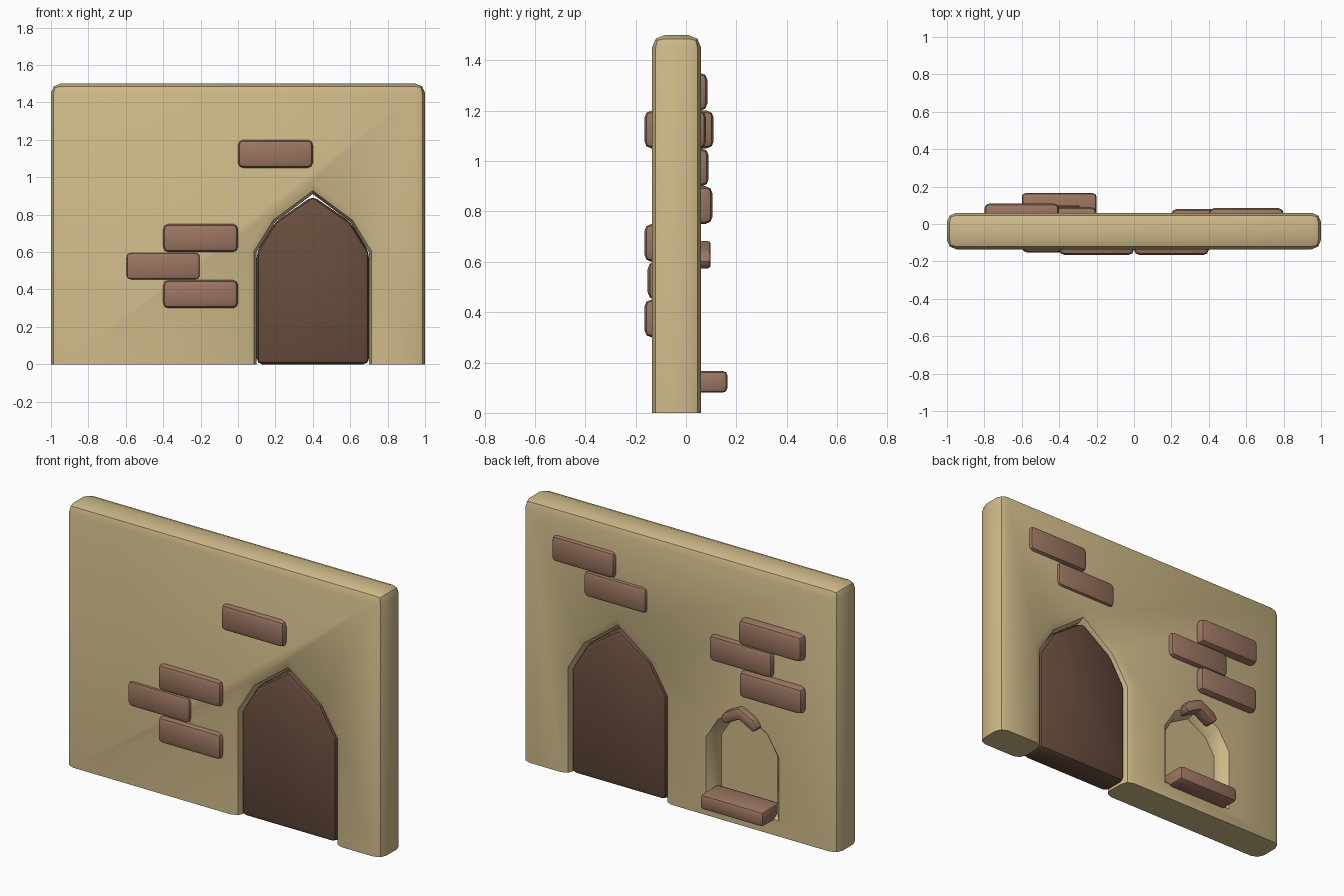
import bpy, bmesh
from mathutils import Vector

if "Cube" in bpy.data.objects:
    bpy.data.objects.remove(bpy.data.objects["Cube"])


def material(name, color):
    m = bpy.data.materials.new(name)
    m.diffuse_color = (*color, 1)
    m.use_nodes = True
    m.node_tree.nodes["Principled BSDF"].inputs["Base Color"].default_value = m.diffuse_color
    return m


PLASTER = material("plaster", (0.62, 0.49, 0.25))
BRICK = material("brick", (0.33, 0.18, 0.12))
WOOD = material("wood", (0.14, 0.075, 0.048))


def finish(bm, name, mat):
    bmesh.ops.recalc_face_normals(bm, faces=bm.faces[:])
    me = bpy.data.meshes.new(name)
    bm.to_mesh(me)
    bm.free()
    ob = bpy.data.objects.new(name, me)
    bpy.context.collection.objects.link(ob)
    me.materials.append(mat)
    return ob


def smooth(ob, angle=0.6):
    bpy.ops.object.select_all(action='DESELECT')
    ob.select_set(True)
    bpy.context.view_layer.objects.active = ob
    bpy.ops.object.shade_smooth_by_angle(angle=angle)


def loft(profiles):
    """Closed solid through (y, outline) rings, outlines being x-z points."""
    bm = bmesh.new()
    rings = [[bm.verts.new((x, y, z)) for x, z in pts] for y, pts in profiles]
    n = len(rings[0])
    for a, b in zip(rings, rings[1:]):
        for i in range(n):
            bm.faces.new((a[i], a[(i + 1) % n], b[(i + 1) % n], b[i]))
    bm.faces.new(rings[0])
    bm.faces.new(rings[-1][::-1])
    bmesh.ops.recalc_face_normals(bm, faces=bm.faces[:])
    return bm


def bevel(bm, edges, width, segments=2):
    bmesh.ops.bevel(bm, geom=edges, offset=width, offset_type='OFFSET', segments=segments,
                    profile=0.5, affect='EDGES', clamp_overlap=True)


def slab(name, pts, y0, y1, width, mat):
    bm = loft([(y0, pts), (y1, pts)])
    bevel(bm, bm.edges[:], width)
    ob = finish(bm, name, mat)
    smooth(ob)
    return ob


def arch(cx, half, base, spring, shoulder, top):
    s = half * 0.67
    return [(cx - half, base), (cx - half, spring), (cx - s, shoulder), (cx, top),
            (cx + s, shoulder), (cx + half, spring), (cx + half, base)]


# wall with door notch, rounded everywhere but cut flat at the ground
outline = [(-1, -0.2), (-1, 1.5), (1, 1.5), (1, -0.2)] + arch(0.4, 0.3, -0.2, 0.6, 0.76, 0.91)[::-1]
bm = loft([(-0.135, outline), (0.06, outline)])
edges = []
for e in bm.edges:
    a, b = (v.co for v in e.verts)
    along_y = abs(a.y - b.y) > 0.1
    if not along_y or a.z > 1.4:
        edges.append(e)
bevel(bm, edges, 0.05)
cut = bmesh.ops.bisect_plane(bm, geom=bm.verts[:] + bm.edges[:] + bm.faces[:],
                             plane_co=(0, 0, 0), plane_no=(0, 0, -1), clear_outer=True)
bmesh.ops.holes_fill(bm, edges=[e for e in bm.edges if e.is_boundary])
wall = finish(bm, "wall", PLASTER)

# window niche in the back, with flared edges
wide = arch(-0.4, 0.23, 0.09, 0.45, 0.57, 0.65)
mid = arch(-0.4, 0.2, 0.12, 0.44, 0.55, 0.62)
narrow = arch(-0.4, 0.19, 0.13, 0.44, 0.54, 0.61)
cutter = finish(loft([(-0.02, narrow), (0.03, mid), (0.06, wide), (0.1, wide)]),
                "window_cutter", PLASTER)
mod = wall.modifiers.new("niche", 'BOOLEAN')
mod.object = cutter
mod.operation = 'DIFFERENCE'
mod.solver = 'EXACT'
bpy.context.view_layer.objects.active = wall
bpy.ops.object.modifier_apply(modifier="niche")
bpy.data.objects.remove(cutter)
smooth(wall)

# door
slab("door", arch(0.4, 0.3, 0, 0.6, 0.76, 0.9), -0.12, 0.045, 0.03, WOOD)


def box(x0, z0, w, h):
    return [(x0, z0), (x0 + w, z0), (x0 + w, z0 + h), (x0, z0 + h)]


# bricks: left x, bottom z, outermost y
front = [(0, 1.05, -0.165), (-0.4, 0.6, -0.165), (-0.6, 0.45, -0.152), (-0.4, 0.3, -0.165)]
back = [(0.4, 1.2, 0.085), (0.2, 1.05, 0.08), (-0.8, 1.05, 0.11),
        (-0.6, 0.9, 0.09), (-0.8, 0.75, 0.105)]
for i, (x, z, y) in enumerate(front):
    slab(f"front_brick_{i + 1}", box(x, z, 0.4, 0.15), y, y + 0.1, 0.028, BRICK)
for i, (x, z, y) in enumerate(back):
    slab(f"back_brick_{i + 1}", box(x, z, 0.4, 0.15), y - 0.1, y, 0.028, BRICK)

# window sill and keystone
slab("window_sill", box(-0.6, 0.08, 0.4, 0.087), 0.0, 0.165, 0.02, BRICK)
key = [(-0.52, 0.6), (-0.49, 0.57), (-0.4, 0.62), (-0.31, 0.57),
       (-0.28, 0.6), (-0.31, 0.64), (-0.4, 0.685), (-0.49, 0.64)]
slab("window_keystone", key, 0.02, 0.098, 0.012, BRICK)
